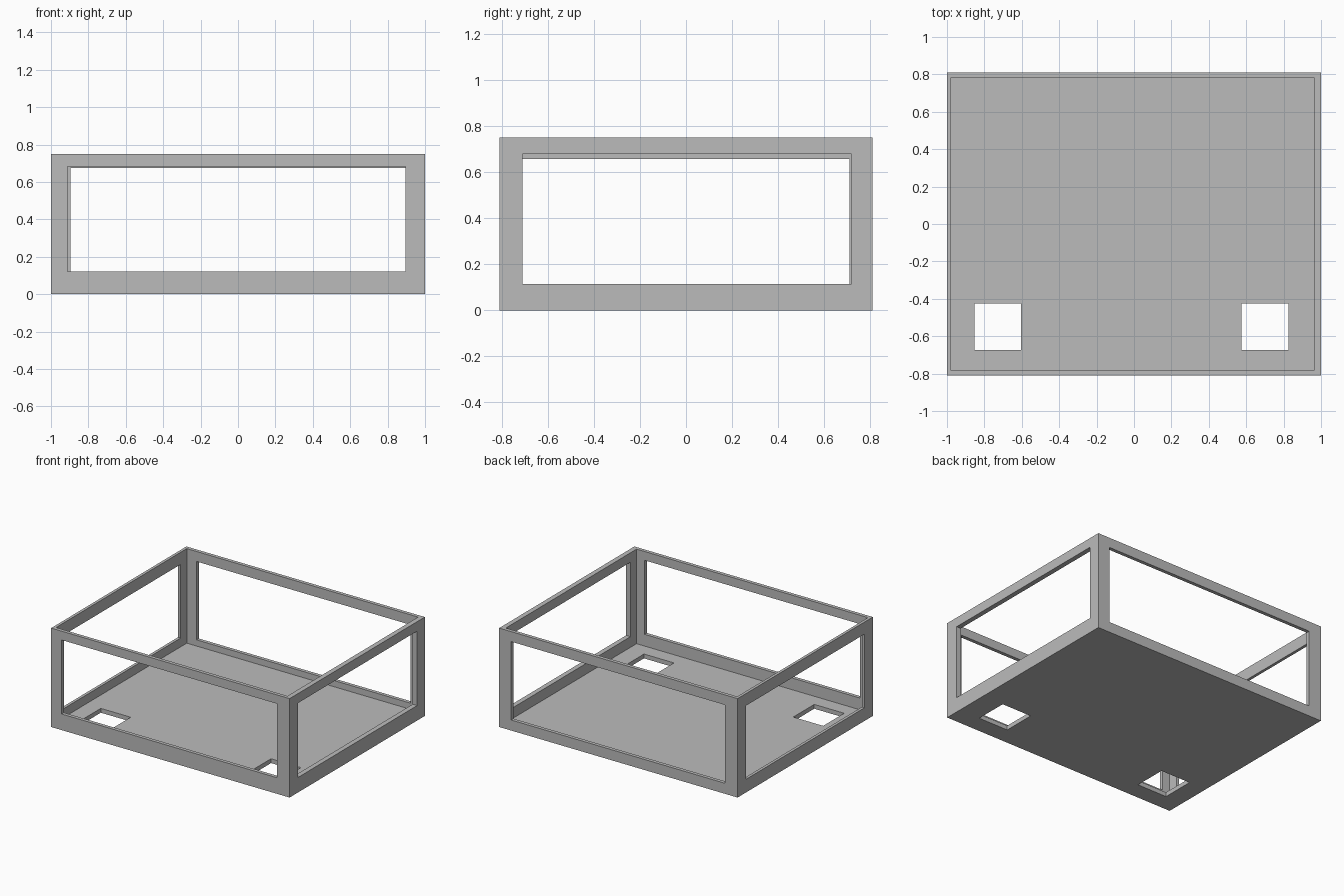
import bpy
import bmesh
from mathutils import Vector

if "Cube" in bpy.data.objects:
    bpy.data.objects.remove(bpy.data.objects["Cube"], do_unlink=True)

W, D, H = 1.0, 0.81, 0.75      # half width, half depth, height
FLOOR = 0.033                  # floor thickness
OUT = 0.1                      # how far cutters reach past the case

grey = bpy.data.materials.new("plain grey")
grey.use_nodes = True
colour = (0.5, 0.5, 0.5, 1)
grey.diffuse_color = colour
grey.node_tree.nodes["Principled BSDF"].inputs["Base Color"].default_value = colour


def box(name, x, y, z):
    """Box spanning the given (min, max) range on each axis."""
    lo, hi = map(Vector, zip(x, y, z))
    bm = bmesh.new()
    bmesh.ops.create_cube(bm, size=1)
    bmesh.ops.scale(bm, vec=hi - lo, verts=bm.verts)
    bmesh.ops.translate(bm, vec=(lo + hi) / 2, verts=bm.verts)
    mesh = bpy.data.meshes.new(name)
    bm.to_mesh(mesh)
    bm.free()
    mesh.materials.append(grey)
    obj = bpy.data.objects.new(name, mesh)
    bpy.context.scene.collection.objects.link(obj)
    return obj


case = box("open_case_frame", (-W, W), (-D, D), (0, H))

cutters = [
    # Inside of the case, open at the top
    box("cavity_cutter", (-0.978, 0.963), (-0.783, 0.783), (FLOOR, H + OUT)),
    # One window in each wall
    box("front_window_cutter", (-0.912, 0.895), (-D - OUT, -0.7), (0.122, 0.683)),
    box("back_window_cutter", (-0.896, 0.9), (0.7, D + OUT), (0.08, 0.674)),
    box("left_window_cutter", (0.9, W + OUT), (-0.71, 0.718), (0.114, 0.678)),
    box("right_window_cutter", (-W - OUT, -0.9), (-0.71, 0.71), (0.1, 0.658)),
]
# Two square holes through the floor near the front
for side, x in (("right", -0.854), ("left", 0.574)):
    cutters.append(box(side + "_floor_hole_cutter", (x, x + 0.251),
                       (-0.675, -0.424), (-OUT, OUT)))

for cutter in cutters:
    cutter.hide_render = True
    mod = case.modifiers.new(cutter.name, 'BOOLEAN')
    mod.operation = 'DIFFERENCE'
    mod.solver = 'EXACT'
    mod.object = cutter

# Bake the cuts, then drop the cutters
bpy.context.view_layer.update()
graph = bpy.context.evaluated_depsgraph_get()
carved = bpy.data.meshes.new_from_object(case.evaluated_get(graph))
case.modifiers.clear()
case.data = carved
for cutter in cutters:
    bpy.data.objects.remove(cutter, do_unlink=True)
